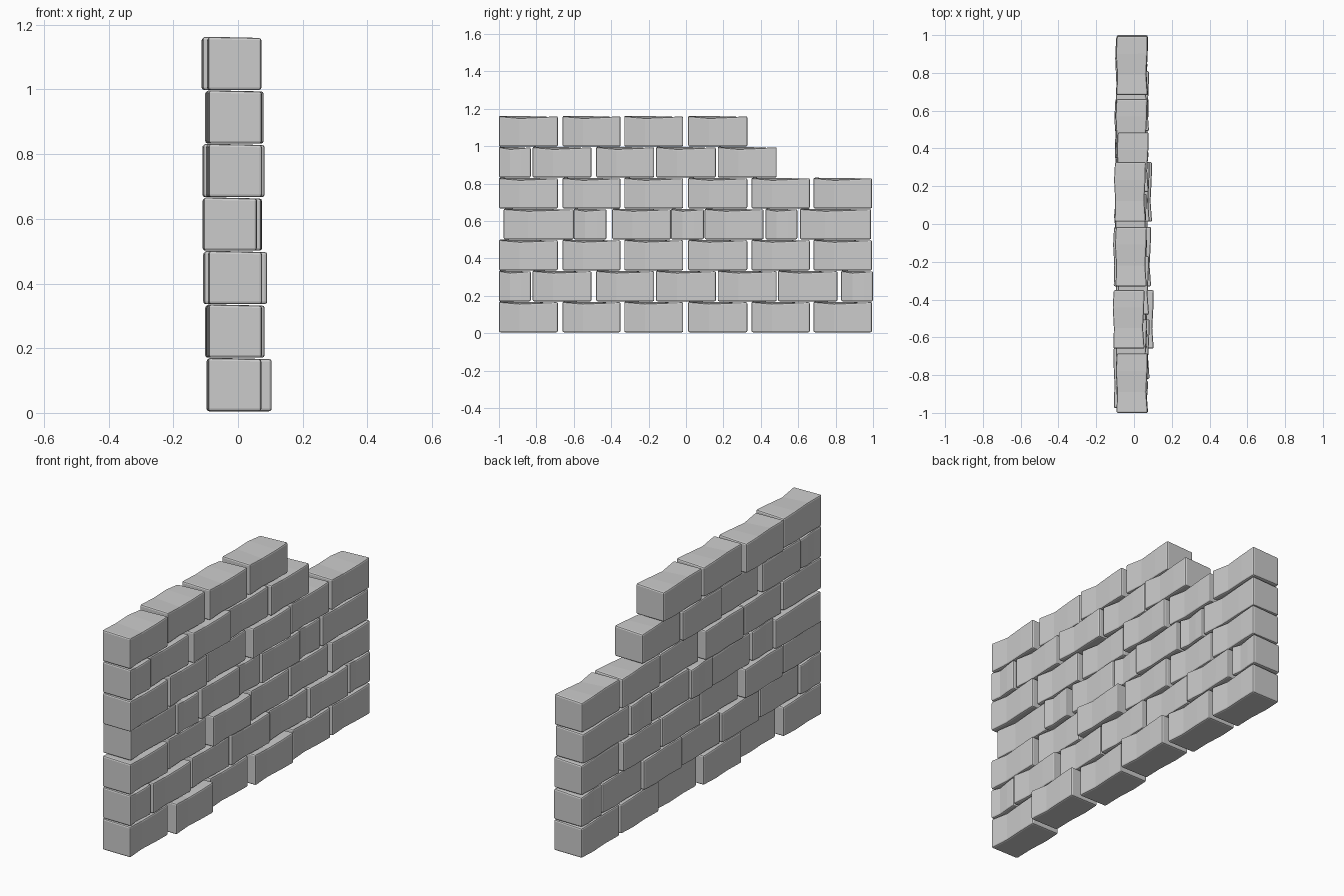
import bpy, bmesh

W, H, PITCH = 0.165, 0.162, 0.1655   # brick depth, brick height, course spacing

# spans along y for the repeating courses
FULL = [(-1, -0.685), (-0.66, -0.35), (-0.33, -0.015), (0.012, 0.328), (0.35, 0.662), (0.682, 0.995)]
OFFSET = [(-1, -0.83), (-0.82, -0.505), (-0.48, -0.17), (-0.16, 0.16), (0.17, 0.485), (0.492, 0.81), (0.83, 1)]
MIXED = [(-0.975, -0.6), (-0.6, -0.425), (-0.395, -0.08), (-0.08, 0.095), (0.10, 0.415), (0.425, 0.595), (0.61, 0.99)]

# each course: spans and the in/out shift of every brick
COURSES = [
    (FULL, [-0.010, 0.022, -0.012, 0.013, -0.005, -0.008]),
    (OFFSET, [-0.008, 0.000, -0.012, -0.005, -0.016, -0.003, -0.010]),
    (FULL, [-0.008, -0.022, 0.008, -0.012, -0.018, -0.008]),
    (MIXED, [-0.024, -0.010, -0.014, -0.020, -0.008, -0.018, -0.014]),
    (FULL, [-0.008, -0.014, -0.025, 0.000, -0.012, -0.010]),
    (OFFSET[:5], [-0.008, -0.014, -0.003, -0.016, -0.005]),
    (FULL[:4], [-0.010, -0.027, -0.015, -0.020]),
]

# worn cross-sections along a brick: position, left x, right x, left top dip, right top dip
SECTIONS = [(0.0, 0.0, 0.0, 0.003, 0.0),
            (0.35, 0.003, -0.008, 0.001, -0.010),
            (0.7, -0.003, -0.002, 0.0, -0.005),
            (1.0, 0.002, 0.0, -0.007, 0.0)]


def brick(name, y0, y1, x, z):
    bm = bmesh.new()
    rings = []
    for t, lx, rx, lz, rz in SECTIONS:
        y = y0 + (y1 - y0) * t
        rings.append([bm.verts.new(p) for p in (
            (x - W / 2 + lx, y, z), (x + W / 2 + rx, y, z),
            (x + W / 2 + rx, y, z + H + rz), (x - W / 2 + lx, y, z + H + lz))])
    for a, b in zip(rings, rings[1:]):
        for i in range(4):
            j = (i + 1) % 4
            bm.faces.new((a[i], a[j], b[j], b[i]))
    bm.faces.new(rings[0])
    bm.faces.new(rings[-1][::-1])
    bmesh.ops.recalc_face_normals(bm, faces=bm.faces)
    # softened outer edges
    edges = [e for e in bm.edges if e.calc_face_angle(0) > 0.9]
    bmesh.ops.bevel(bm, geom=edges, offset=0.008, segments=2, profile=0.5, affect='EDGES')
    me = bpy.data.meshes.new(name)
    bm.to_mesh(me)
    bm.free()
    bpy.context.collection.objects.link(bpy.data.objects.new(name, me))


# stack the courses into the stepped wall
for row, (spans, shifts) in enumerate(COURSES):
    for col, ((y0, y1), x) in enumerate(zip(spans, shifts)):
        brick(f"brick_row{row + 1}_{col + 1}", y0, y1, x, 0.005 + row * PITCH)
